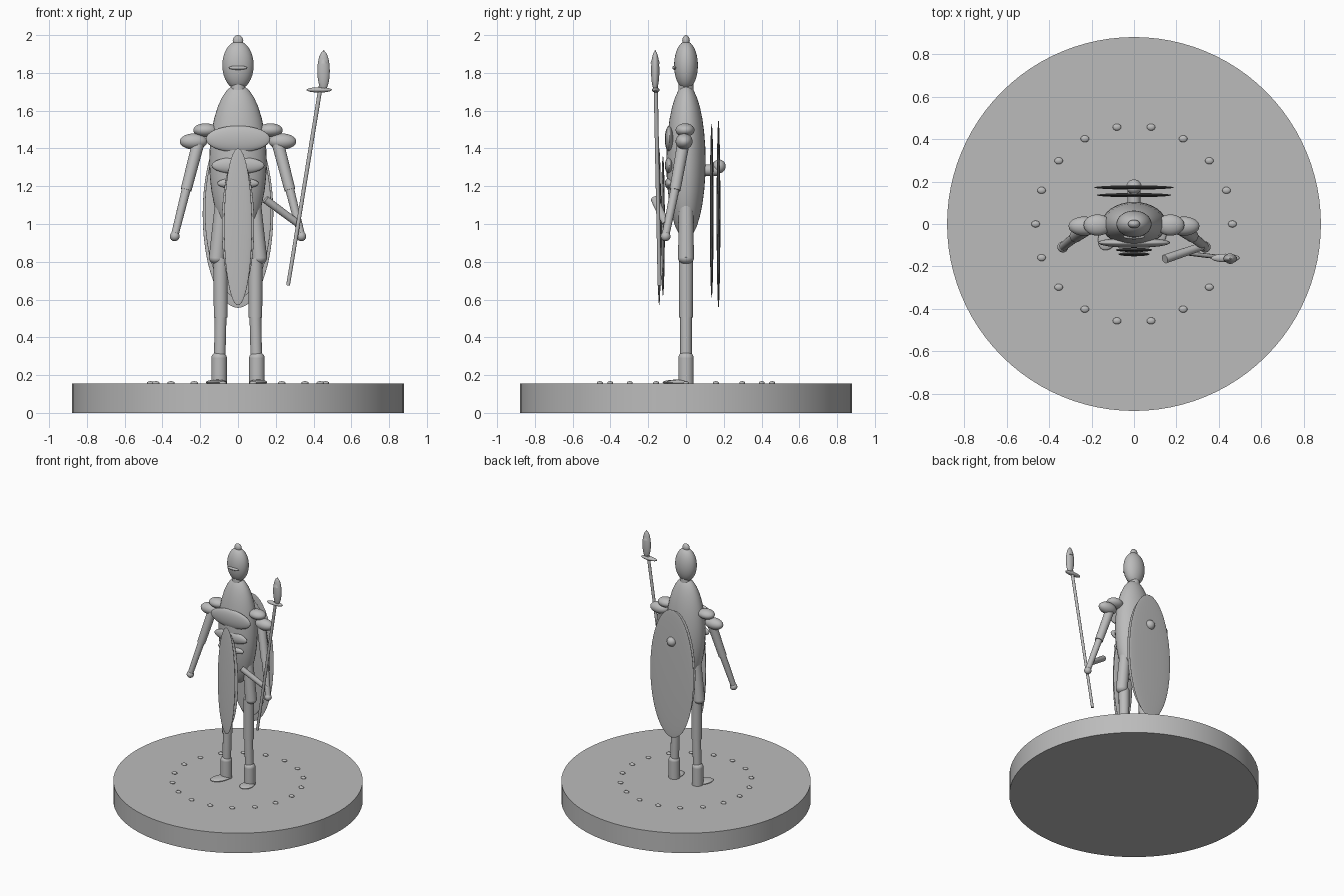
import bpy
import math
from mathutils import Vector

cube = bpy.data.objects.get("Cube")
if cube:
    bpy.data.objects.remove(cube, do_unlink=True)

stone = bpy.data.materials.new("plain grey")
stone.use_nodes = True
GREY = (0.5, 0.5, 0.5, 1)
stone.diffuse_color = GREY
stone.node_tree.nodes["Principled BSDF"].inputs["Base Color"].default_value = GREY


def finish(name):
    ob = bpy.context.object
    ob.name = name
    ob.data.materials.append(stone)
    bpy.ops.object.shade_smooth_by_angle(angle=math.radians(40))
    return ob


def ellipsoid(name, loc, radii, rot=(0, 0, 0), segments=32):
    bpy.ops.mesh.primitive_uv_sphere_add(segments=segments, ring_count=segments // 2,
                                         location=loc, rotation=rot)
    bpy.context.object.scale = radii
    return finish(name)


def rod(name, start, end, r1, r2):
    a, b = Vector(start), Vector(end)
    bpy.ops.mesh.primitive_cone_add(vertices=24, radius1=r1, radius2=r2,
                                    depth=(b - a).length, location=(a + b) / 2)
    ob = finish(name)
    ob.rotation_mode = 'QUATERNION'
    ob.rotation_quaternion = (b - a).to_track_quat('Z', 'Y')
    return ob


# Round base with a ring of pebbles
bpy.ops.mesh.primitive_cylinder_add(vertices=96, radius=0.88, depth=0.155,
                                    location=(0, 0, 0.0775))
finish("base")
for i in range(18):
    a = math.tau * i / 18
    ellipsoid("pebble", (0.463 * math.cos(a), 0.463 * math.sin(a), 0.158),
              (0.02, 0.016, 0.01), segments=16)

# Body and helmeted head
ellipsoid("torso", (0, 0, 1.33), (0.152, 0.104, 0.41))
rod("neck", (0, 0, 1.66), (0, 0, 1.75), 0.042, 0.038)
ellipsoid("helmet", (0, 0, 1.84), (0.083, 0.063, 0.128))
ellipsoid("helmet_tip", (0, 0, 1.97), (0.028, 0.02, 0.03))
ellipsoid("visor", (0, -0.06, 1.827), (0.05, 0.012, 0.011))

# Chest and belly plates
for name, z, rx, rz in (("chest_plate", 1.45, 0.17, 0.07),
                        ("belly_plate", 1.31, 0.14, 0.045),
                        ("waist_plate", 1.215, 0.11, 0.03)):
    ellipsoid(name, (0, -0.088, z), (rx, 0.024, rz))

# Paired long plates at front and back
for name, y, z, rx, rz in (("front_guard_inner", -0.122, 0.99, 0.086, 0.37),
                           ("front_guard_outer", -0.142, 0.985, 0.074, 0.415),
                           ("shield_inner", 0.136, 1.07, 0.176, 0.46),
                           ("shield_outer", 0.172, 1.053, 0.187, 0.497)):
    ellipsoid(name, (0, y, z), (rx, 0.01, rz), segments=48)
ellipsoid("shield_boss", (0, 0.175, 1.305), (0.036, 0.035, 0.036))
rod("shield_grip", (0, 0.08, 1.285), (0, 0.17, 1.285), 0.03, 0.03)

# Arms and legs
for side, s in (("left", 1), ("right", -1)):
    def at(x, y, z):
        return (s * x, y, z)

    ellipsoid(side + "_shoulder_plate", at(0.172, -0.005, 1.497), (0.065, 0.05, 0.036))
    ellipsoid(side + "_shoulder_cap", at(0.235, -0.01, 1.437), (0.073, 0.045, 0.042))
    rod(side + "_upper_arm", at(0.205, -0.01, 1.45), at(0.275, -0.058, 1.18), 0.033, 0.029)
    rod(side + "_forearm", at(0.27, -0.055, 1.2), at(0.335, -0.108, 0.94), 0.024, 0.02)
    ellipsoid(side + "_hand", at(0.335, -0.108, 0.935), (0.026, 0.026, 0.026))
    rod(side + "_thigh", at(0.085, 0, 1.1), at(0.112, 0, 0.82), 0.038, 0.042)
    ellipsoid(side + "_knee", at(0.112, 0, 0.82), (0.042, 0.042, 0.033))
    rod(side + "_greave", at(0.092, 0, 0.82), at(0.092, 0, 0.505), 0.038, 0.036)
    rod(side + "_shin", at(0.092, 0, 0.51), at(0.1, 0, 0.16), 0.031, 0.03)
    rod(side + "_boot", at(0.1, 0, 0.155), at(0.1, 0, 0.29), 0.041, 0.041)
    ellipsoid(side + "_boot_top", at(0.1, 0, 0.29), (0.041, 0.041, 0.035))

# Feet, the right one turned outward
ellipsoid("left_foot", (0.107, -0.04, 0.162), (0.047, 0.065, 0.014))
ellipsoid("right_foot", (-0.115, -0.05, 0.162), (0.048, 0.078, 0.014),
          rot=(0, 0, math.radians(-25)))

# Short club beside the left hand
rod("club", (0.145, -0.165, 1.13), (0.32, -0.105, 1.0), 0.021, 0.019)

# Spear
rod("spear_shaft", (0.265, -0.14, 0.675), (0.438, -0.16, 1.73), 0.01, 0.011)
ellipsoid("spear_guard", (0.43, -0.16, 1.71), (0.067, 0.02, 0.014))
ellipsoid("spear_head", (0.453, -0.163, 1.81), (0.033, 0.022, 0.105))
rod("spear_point", (0.453, -0.163, 1.85), (0.454, -0.163, 1.92), 0.025, 0.002)
